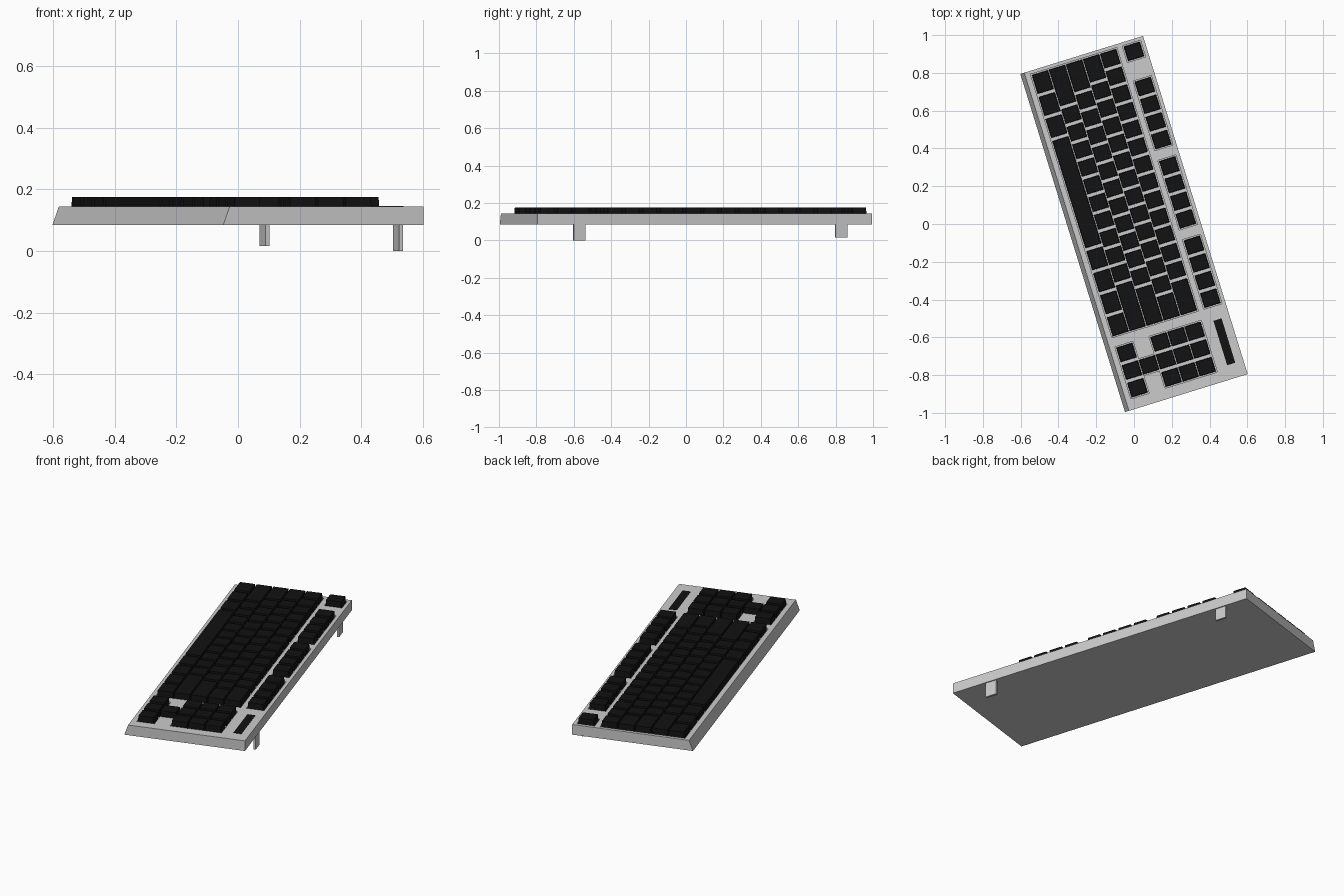
import bpy, bmesh, math

if "Cube" in bpy.data.objects:
    bpy.data.objects.remove(bpy.data.objects["Cube"])

# Local frame: x along the keyboard, y towards its back edge; turned at the end.
TURN = math.radians(-72.8)
PU, PV = 0.0977, 0.0945          # key pitch across / between rows
GAP_U, GAP_V = 0.018, 0.006
LEFT = -0.922                    # left edge of the main key block
ROWS = [-0.239 + i * PV for i in range(5)]
FN_V = 0.27
Z0, Z1, KEY_TOP = 0.085, 0.145, 0.176
POCKET = 0.008

black = bpy.data.materials.new("key_black")
black.diffuse_color = (0.006, 0.006, 0.006, 1)
black.use_nodes = True
black.node_tree.nodes["Principled BSDF"].inputs["Base Color"].default_value = black.diffuse_color
parts = []


def add_object(name, bm, mat=None):
    bmesh.ops.recalc_face_normals(bm, faces=bm.faces)
    me = bpy.data.meshes.new(name)
    bm.to_mesh(me)
    bm.free()
    ob = bpy.data.objects.new(name, me)
    bpy.context.collection.objects.link(ob)
    if mat:
        me.materials.append(mat)
    parts.append(ob)
    return ob


def add_box(bm, x0, x1, y0, y1, z0, z1, taper=0.0):
    vs = bmesh.ops.create_cube(bm, size=1)["verts"]
    for v in vs:
        t = taper if v.co.z > 0 else 0
        v.co = (x1 - t if v.co.x > 0 else x0 + t,
                y1 - t if v.co.y > 0 else y0 + t,
                z1 if v.co.z > 0 else z0)


def key_row(bm, start, v, widths):
    u = start
    for w in widths:
        add_box(bm, u + GAP_U / 2, u + w * PU - GAP_U / 2,
                v - PV / 2 + GAP_V / 2, v + PV / 2 - GAP_V / 2,
                Z1 - POCKET, KEY_TOP, 0.002)
        u += w * PU


# Case: side profile with sloped front, extruded along the length
bm = bmesh.new()
profile = [(-0.34, Z0), (0.34, Z0), (0.34, Z1), (-0.318, Z1)]
face = bm.faces.new([bm.verts.new((-0.937, y, z)) for y, z in profile])
ext = bmesh.ops.extrude_face_region(bm, geom=[face])["geom"]
bmesh.ops.translate(bm, vec=(1.874, 0, 0),
                    verts=[g for g in ext if isinstance(g, bmesh.types.BMVert)])
case = add_object("case", bm)

# Key blocks: name -> list of (start, row position, key widths)
NAV = 0.638 - PU / 2
blocks = {
    "escape_key": [(LEFT, FN_V, [1])],
    "function_keys_left": [(LEFT + 2 * PU, FN_V, [1] * 4)],
    "function_keys_middle": [(LEFT + 6.5 * PU, FN_V, [1] * 4)],
    "function_keys_right": [(LEFT + 11 * PU, FN_V, [1] * 4)],
    "main_keys": [
        (LEFT, ROWS[0], [1.25] * 3 + [6.25] + [1.25] * 4),
        (LEFT, ROWS[1], [2.25] + [1] * 10 + [2.75]),
        (LEFT, ROWS[2], [1.75] + [1] * 11 + [2.25]),
        (LEFT, ROWS[3], [1.5] + [1] * 12 + [1.5]),
        (LEFT, ROWS[4], [1] * 13 + [2])],
    "navigation_keys": [(NAV, ROWS[i], [1] * 3) for i in (2, 3, 4)],
    "arrow_keys": [(NAV, ROWS[0], [1] * 3)],
    "up_arrow_key": [(NAV + PU, ROWS[1], [1])],
}
cutters = []
for name, rows in blocks.items():
    bm = bmesh.new()
    for start, v, widths in rows:
        key_row(bm, start, v, widths)
    xs = [v.co.x for v in bm.verts]
    ys = [v.co.y for v in bm.verts]
    add_object(name, bm, black)
    # shallow pocket around the block
    m = 0.006
    cb = bmesh.new()
    add_box(cb, min(xs) - m, max(xs) + m, min(ys) - m, max(ys) + m,
            Z1 - POCKET, Z1 + 0.05)
    cut = add_object(name + "_cutter", cb)
    cut.hide_render = True
    parts.remove(cut)
    cutters.append(cut)

bpy.context.view_layer.objects.active = case
for cut in cutters:
    mod = case.modifiers.new("pocket", 'BOOLEAN')
    mod.operation, mod.solver, mod.object = 'DIFFERENCE', 'EXACT', cut
    bpy.ops.object.modifier_apply(modifier=mod.name)
for cut in cutters:
    bpy.data.objects.remove(cut)

# Indicator strip above the navigation keys
bm = bmesh.new()
add_box(bm, 0.614, 0.86, 0.25, 0.295, Z1 - 0.004, Z1 + 0.002)
add_object("indicator_strip", bm, black)

# Fold-out feet under the back edge
for name, u, z in (("foot_left", -0.767, 0.016), ("foot_right", 0.698, 0.0)):
    bm = bmesh.new()
    add_box(bm, u - 0.033, u + 0.033, 0.321, 0.334, z, Z0 + 0.002)
    add_object(name, bm)

# Turn the whole keyboard
for ob in parts:
    ob.rotation_euler.z = TURN
